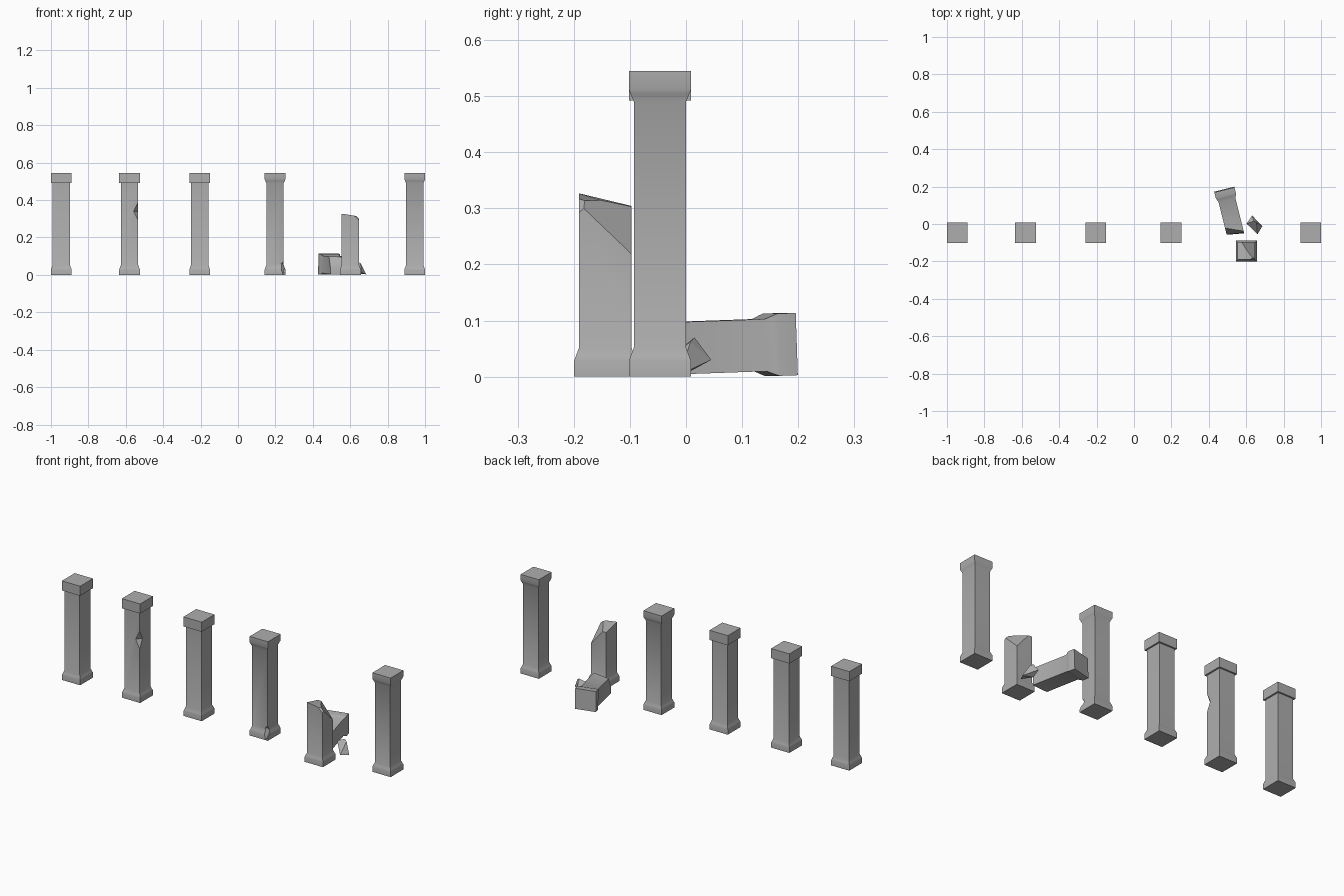
import bpy, bmesh, math
from mathutils import Matrix, Vector

cube = bpy.data.objects.get("Cube")
if cube:
    bpy.data.objects.remove(cube, do_unlink=True)

stone = bpy.data.materials.new("grey_stone")
stone.use_nodes = True
GREY = (0.42, 0.42, 0.42, 1)
stone.diffuse_color = GREY
stone.node_tree.nodes["Principled BSDF"].inputs["Base Color"].default_value = GREY

WIDE, SLIM, HEIGHT = 0.0555, 0.0465, 0.545
ROW_Y = -0.0465
BASE = [(WIDE, 0), (WIDE, 0.028), (0.0525, 0.036), (SLIM, 0.052)]
COVE_CAP = [(SLIM, 0.49), (0.0525, 0.504), (WIDE, 0.512), (WIDE, HEIGHT)]
BOX_CAP = [(SLIM, 0.492), (WIDE, 0.492), (WIDE, HEIGHT)]


def square_column(profile):
    """Stack square rings along z and close both ends."""
    bm = bmesh.new()
    rings = [[bm.verts.new((sx * r, sy * r, z))
              for sx, sy in ((-1, -1), (1, -1), (1, 1), (-1, 1))] for r, z in profile]
    for low, high in zip(rings, rings[1:]):
        for i in range(4):
            j = (i + 1) % 4
            bm.faces.new((low[i], low[j], high[j], high[i]))
    bm.faces.new(rings[0][::-1])
    bm.faces.new(rings[-1])
    return bm


def break_off(bm, point, normal):
    """Remove everything on the normal's side of a plane and cap the break."""
    cut = bmesh.ops.bisect_plane(bm, geom=bm.verts[:] + bm.edges[:] + bm.faces[:],
                                 plane_co=point, plane_no=normal, clear_outer=True)
    edges = [e for e in cut["geom_cut"] if isinstance(e, bmesh.types.BMEdge)]
    bmesh.ops.holes_fill(bm, edges=edges, sides=0)


def plane_through(a, b, c):
    a, b, c = Vector(a), Vector(b), Vector(c)
    n = (b - a).cross(c - a)
    return a, n if n.z > 0 else -n


def finish(bm, name):
    bmesh.ops.recalc_face_normals(bm, faces=bm.faces[:])
    mesh = bpy.data.meshes.new(name)
    bm.to_mesh(mesh)
    bm.free()
    mesh.materials.append(stone)
    obj = bpy.data.objects.new(name, mesh)
    bpy.context.collection.objects.link(obj)
    return obj


def smooth(obj):
    bpy.ops.object.select_all(action="DESELECT")
    obj.select_set(True)
    bpy.context.view_layer.objects.active = obj
    bpy.ops.object.shade_smooth_by_angle(angle=math.radians(28))


def chip(obj, centre, size, turn=0):
    """Knock a diamond-shaped flake out of a column edge."""
    bm = bmesh.new()
    sides = [bm.verts.new(p) for p in ((1, 0, 0), (0, 1, 0), (-1, 0, 0), (0, -1, 0))]
    tips = [bm.verts.new((0, 0, s)) for s in (1, -1)]
    for i in range(4):
        for tip in tips:
            bm.faces.new((sides[i], sides[(i + 1) % 4], tip))
    bm.transform(Matrix.Translation(centre) @ Matrix.Rotation(turn, 4, "Y")
                 @ Matrix.Diagonal((*size, 1)))
    cutter = finish(bm, "chip_cutter")
    cutter.hide_render = True
    mod = obj.modifiers.new("chip", "BOOLEAN")
    mod.operation, mod.solver, mod.object = "DIFFERENCE", "EXACT", cutter
    bpy.context.view_layer.objects.active = obj
    bpy.ops.object.modifier_apply(modifier=mod.name)
    bpy.data.objects.remove(cutter, do_unlink=True)


# Standing columns
columns = []
for i, (x, cap) in enumerate([(-0.945, BOX_CAP), (-0.58, BOX_CAP), (-0.205, BOX_CAP),
                              (0.198, COVE_CAP), (0.945, COVE_CAP)]):
    bm = square_column(BASE + cap)
    bm.transform(Matrix.Translation((x, ROW_Y, 0)))
    columns.append(finish(bm, f"column_{i + 1}"))

# Flakes missing from the front edges of two columns
edge_y = ROW_Y - SLIM
chip(columns[1], (-0.58 + SLIM, edge_y, 0.34), (0.024, 0.024, 0.05))
chip(columns[3], (0.198 + WIDE, ROW_Y - WIDE, 0.055), (0.033, 0.033, 0.055), 0.25)

# Broken column stump
bm = square_column(BASE + [(SLIM, 0.4)])
bm.transform(Matrix.Translation((0.601, -0.144, 0)))
break_off(bm, (0.6, -0.16, 0.317), (0.16, 0.1, 1))
break_off(bm, (0.6, -0.16, 0.317), (0.05, 0.24, 1))
break_off(bm, *plane_through((0.647, -0.098, 0.22), (0.647, -0.187, 0.305),
                             (0.575, -0.098, 0.305)))
break_off(bm, *plane_through((0.647, -0.191, 0.292), (0.647, -0.172, 0.31),
                             (0.625, -0.191, 0.312)))
columns.append(finish(bm, "broken_stump"))

# Fallen upper part, lying with its cap to the back
bm = square_column([(SLIM, 0.2)] + COVE_CAP)
bm.transform(Matrix.Translation((0.483, 0.184, 0.058))
             @ Matrix.Rotation(math.radians(14), 4, "Z")
             @ Matrix.Rotation(math.radians(-88), 4, "X")
             @ Matrix.Translation((0, 0, -HEIGHT)))
break_off(bm, (0.54, -0.052, 0.04), (0.08, -1, 0.05))
break_off(bm, (0.54, -0.03, 0.098), (-0.15, -1, 0.5))
columns.append(finish(bm, "fallen_top"))

for obj in columns:
    smooth(obj)

# Loose fragment
bm = bmesh.new()
for p in ((0.632, 0.045, 0.03), (0.602, 0.002, 0.055), (0.66, -0.055, 0.012),
          (0.686, -0.012, 0.003), (0.64, 0.015, 0.07), (0.655, 0.008, 0.062),
          (0.63, 0.005, 0.008)):
    bm.verts.new(p)
bmesh.ops.convex_hull(bm, input=bm.verts[:])
finish(bm, "loose_fragment")
